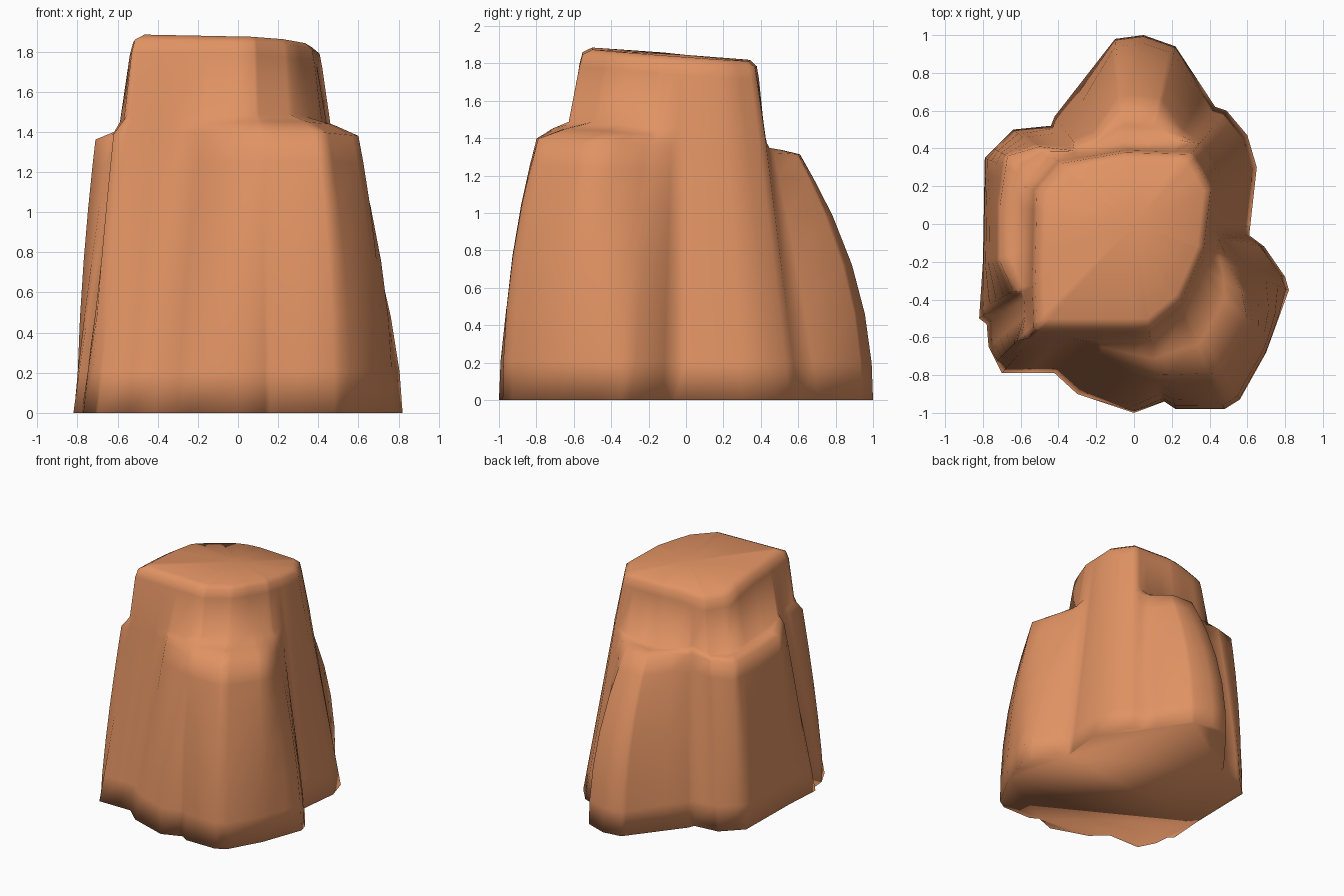
import bpy, bmesh, math

if "Cube" in bpy.data.objects:
    bpy.data.objects.remove(bpy.data.objects["Cube"])

# Plan outlines of the rock, counter-clockwise from the right: foot, shoulder, crown
FOOT = [(.65, .3), (.6, .47), (.49, .6), (.43, .62), (.22, .94), (.05, 1), (-.1, .98),
        (-.42, .57), (-.44, .52), (-.64, .5), (-.79, .35), (-.8, -.2), (-.82, -.5),
        (-.78, -.53), (-.77, -.65), (-.7, -.79), (-.42, -.79), (-.3, -.9), (0, -1),
        (.16, -.94), (.22, -.98), (.48, -.98), (.56, -.93), (.7, -.68), (.82, -.35),
        (.8, -.28), (.69, -.12), (.61, -.06)]
SHOULDER = [(.47, .22), (.38, .4), (.25, .47), (.12, .6), (-.07, .61), (-.2, .46),
            (-.36, .42), (-.5, .41), (-.67, .36), (-.71, .1), (-.71, -.2),
            (-.61, -.42), (-.62, -.62), (-.42, -.61), (-.18, -.68), (.12, -.8),
            (.42, -.79), (.6, -.5), (.57, -.36), (.49, -.18), (.46, 0)]
CROWN = [(.42, .2), (.31, .38), (-.05, .39), (-.4, .33), (-.53, .18), (-.54, -.3),
         (-.53, -.57), (.08, -.57), (.26, -.42), (.38, -.14)]


def angle(p):
    return math.atan2(p[1], p[0]) % math.tau


def radius(outline, a):
    """Distance from the axis to the outline in direction a."""
    c, s = math.cos(a), math.sin(a)
    best = 0
    for (x0, y0), (x1, y1) in zip(outline, outline[1:] + outline[:1]):
        dx, dy = x1 - x0, y1 - y0
        det = c * dy - s * dx
        if abs(det) < 1e-9:
            continue
        t = (x0 * dy - y0 * dx) / det
        u = (x0 * s - y0 * c) / det
        if t > 0 and -1e-6 <= u <= 1 + 1e-6:
            best = max(best, t)
    return best


def top_z(x, y):
    # Tilted top, worn down at the back left corner
    return 1.845 - .07 * y - .02 * x - .25 * max(0, y - x - .5)


# One column per outline corner, dropping near duplicates
angles = []
for a in sorted(angle(p) for p in FOOT + SHOULDER + CROWN):
    if not angles or a - angles[-1] > .015:
        angles.append(a)


def column(a):
    """Points from foot to crown in one direction."""
    c, s = math.cos(a), math.sin(a)
    rf, rs, rc = (radius(o, a) for o in (FOOT, SHOULDER, CROWN))
    zs = 1.35 - .06 * s * rs
    # Front buttress top slopes up to the wall, the others are flat ledges
    lift = .09 if a > 4.4 else .02
    z_neck = zs + lift
    # The plain wall runs straight from crown to foot
    wall = rc + (rf - rc) * (1.75 - z_neck) / 1.75
    neck = min(wall, rc * 1.1)
    ledge = rs - neck
    if ledge < .05:
        rs = rc + (rf - rc) * (1.75 - zs) / 1.75
        rs = min(rs, neck + .03)
        z_neck = zs + .1
        neck = rc + (rs - rc) * (1.75 - z_neck) / (1.75 - zs)
    # Buttresses bulge outward, walls and gullies run straight
    power = 1 + min(1.1, max(0, ledge - .03) * 8)
    pts = []
    for t in (0, .15, .35, .55, .75, .9, 1):
        pts.append((rf + (rs - rf) * t ** power, zs * t))
    pts.append(((neck + rs) / 2, (zs + z_neck) / 2 + .01))
    pts.append((neck, z_neck))
    for k, drop in ((1, .1), (.97, .035), (.88, .005)):
        r = rc * k
        pts.append((r, top_z(r * c, r * s) - drop))
    return [(r * c, r * s, z) for r, z in pts]


# Rock body
bm = bmesh.new()
cols = [[bm.verts.new(p) for p in column(a)] for a in angles]
tip = bm.verts.new((0, 0, top_z(0, 0)))
for A, B in zip(cols, cols[1:] + cols[:1]):
    for i in range(len(A) - 1):
        bm.faces.new((A[i], B[i], B[i + 1], A[i + 1]))
    bm.faces.new((A[-1], B[-1], tip))
bm.faces.new([col[0] for col in reversed(cols)])

# Weather the rounded top edge of the buttresses
for k in range(len(cols)):
    prev, here, nxt = cols[k - 1], cols[k], cols[(k + 1) % len(cols)]
    for i in (7, 8):
        here[i].co.z = .5 * here[i].co.z + .25 * (prev[i].co.z + nxt[i].co.z)
bmesh.ops.recalc_face_normals(bm, faces=bm.faces)
for f in bm.faces:
    f.smooth = True
mesh = bpy.data.meshes.new("rock")
bm.to_mesh(mesh)
bm.free()
rock = bpy.data.objects.new("rock", mesh)
bpy.context.collection.objects.link(rock)

# Sandstone colour
mat = bpy.data.materials.new("orange sandstone")
mat.diffuse_color = (.75, .29, .125, 1)
mat.use_nodes = True
mat.node_tree.nodes["Principled BSDF"].inputs["Base Color"].default_value = mat.diffuse_color
mesh.materials.append(mat)
